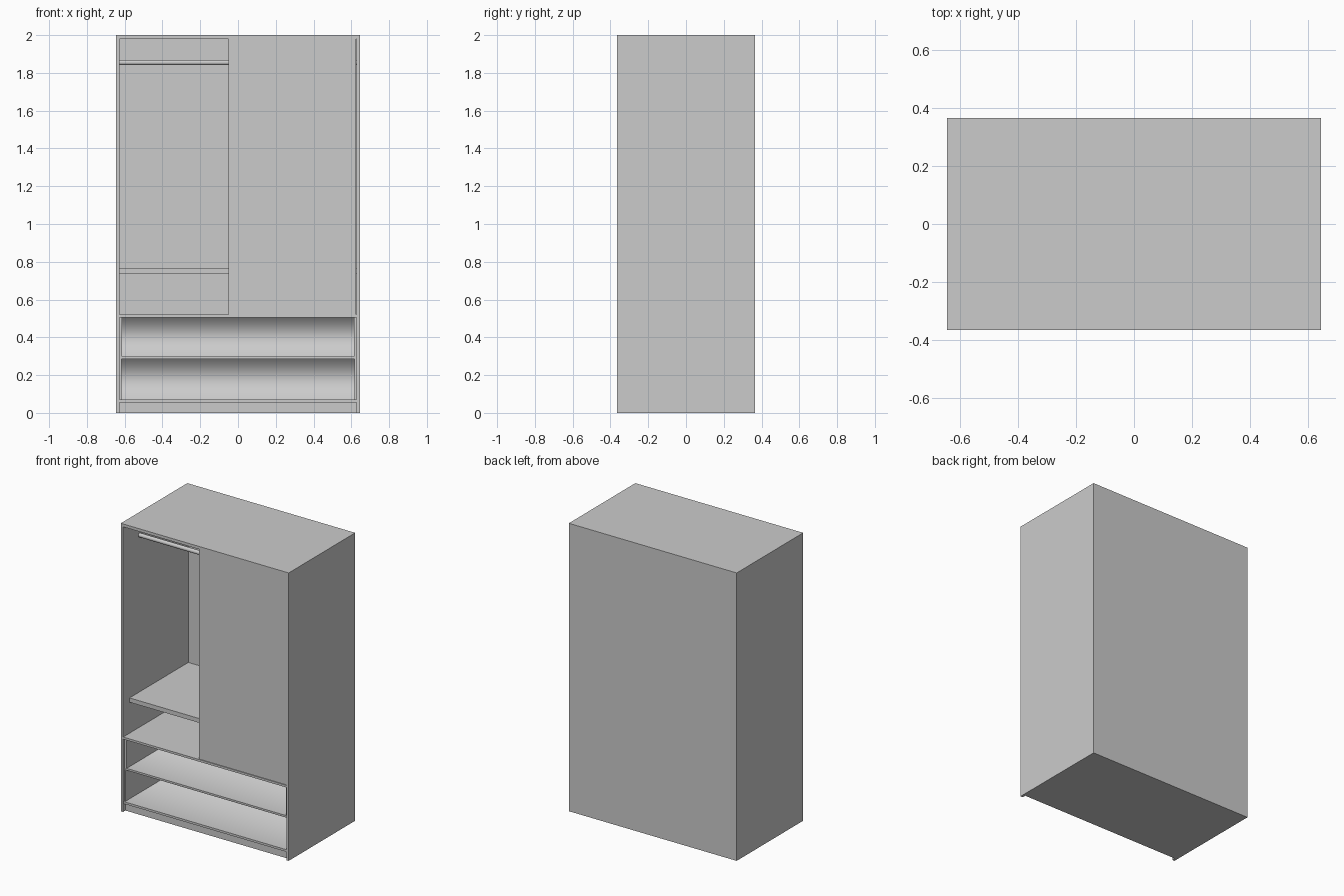
import bpy, bmesh, math

if "Cube" in bpy.data.objects:
    bpy.data.objects.remove(bpy.data.objects["Cube"])

W, D, H, T = 0.645, 0.365, 2.0, 0.018   # half width, half depth, height, board
IN = W - T                              # inner half width


def box(name, x0, x1, y0, y1, z0, z1):
    bm = bmesh.new()
    bmesh.ops.create_cube(bm, size=1)
    for v in bm.verts:
        v.co.x = x1 if v.co.x > 0 else x0
        v.co.y = y1 if v.co.y > 0 else y0
        v.co.z = z1 if v.co.z > 0 else z0
    me = bpy.data.meshes.new(name)
    bm.to_mesh(me)
    bm.free()
    ob = bpy.data.objects.new(name, me)
    bpy.context.collection.objects.link(ob)
    return ob


def liner(name, hx, y0, y1, z0, z1):
    """Smooth-shaded floor, back and ceiling of an open bay, facing inward."""
    bm = bmesh.new()
    profile = [(y0, z0), (y1, z0), (y1, z1), (y0, z1)]
    rows = [[bm.verts.new((x, y, z)) for x in (-hx, hx)] for y, z in profile]
    for a, b in zip(rows, rows[1:]):
        bm.faces.new((a[0], a[1], b[1], b[0])).smooth = True
    me = bpy.data.meshes.new(name)
    bm.to_mesh(me)
    bm.free()
    ob = bpy.data.objects.new(name, me)
    bpy.context.collection.objects.link(ob)


# Outer carcass
for side, s in (("left", -1), ("right", 1)):
    x0, x1 = sorted((s * IN, s * W))
    box(side + "_side_panel", x0, x1, -D, D, 0, H)
box("top_panel", -IN, IN, -D, D, H - 0.02, H)
box("back_panel", -IN, IN, D - 0.015, D, 0.055, H - 0.02)
box("plinth", -IN, IN, -D + 0.025, D, 0, 0.055)

# Horizontal boards
box("bottom_board", -IN, IN, -D + 0.005, D - 0.015, 0.055, 0.07)
box("middle_board", -IN, IN, -D + 0.02, D - 0.015, 0.285, 0.298)
box("cabinet_floor", -IN, IN, -D, D - 0.015, 0.505, 0.52)
box("inner_shelf", -IN, IN, -D + 0.07, D - 0.015, 0.735, 0.765)

# Open lower bays with thin side linings
for name, z0, z1, hx in (("lower_bay", 0.071, 0.284, 0.618),
                         ("upper_bay", 0.299, 0.504, 0.613)):
    liner(name, hx, -D + 0.02, D - 0.02, z0, z1)
    for side, s in (("left", -1), ("right", 1)):
        x0, x1 = sorted((s * hx, s * IN))
        box(f"{name}_{side}_lining", x0, x1, -D + 0.015, D - 0.016, z0 - 0.001, z1 + 0.001)

# Sliding door covering the right part
box("sliding_door", -0.05, IN - 0.002, -D + 0.006, -D + 0.026, 0.52, H - 0.02)

# Hanging rail
bpy.ops.mesh.primitive_cylinder_add(vertices=24, radius=0.014, depth=2 * IN,
                                    location=(0, -0.185, 1.855),
                                    rotation=(0, math.pi / 2, 0))
bpy.context.object.name = "hanging_rail"
bpy.ops.object.shade_smooth_by_angle()
